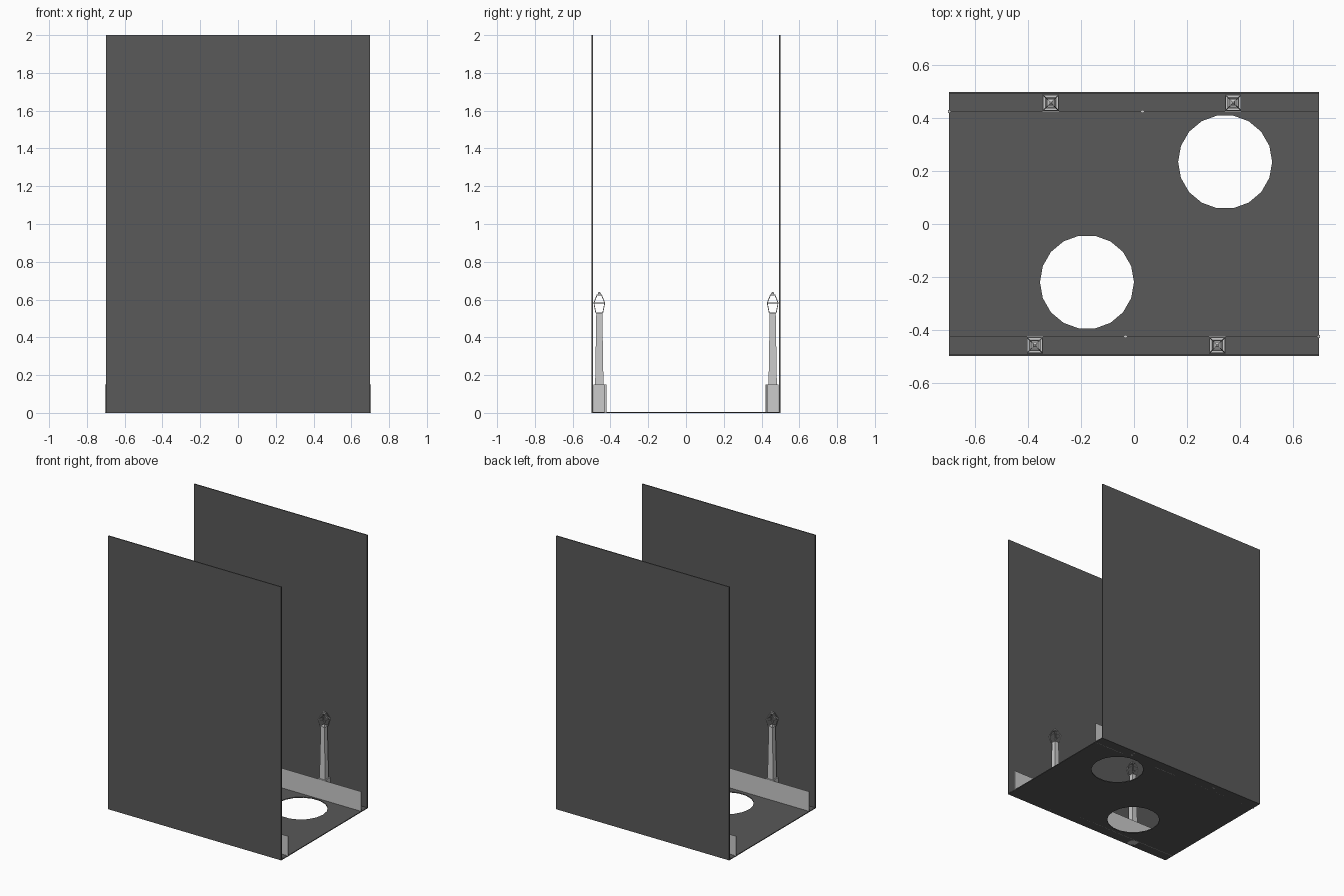
import bpy, bmesh, math
from mathutils import Matrix

if "Cube" in bpy.data.objects:
    bpy.data.objects.remove(bpy.data.objects["Cube"])

def material(name, v):
    m = bpy.data.materials.new(name)
    m.diffuse_color = (v, v, v, 1)
    m.use_nodes = True
    m.node_tree.nodes["Principled BSDF"].inputs["Base Color"].default_value = m.diffuse_color
    return m

DARK = material("dark_grey", 0.1)

def make_object(name, bm, mat=None):
    bmesh.ops.recalc_face_normals(bm, faces=bm.faces)
    me = bpy.data.meshes.new(name)
    bm.to_mesh(me)
    bm.free()
    ob = bpy.data.objects.new(name, me)
    bpy.context.collection.objects.link(ob)
    if mat:
        me.materials.append(mat)
    return ob

def box(name, lo, hi, mat=None):
    bm = bmesh.new()
    bmesh.ops.create_cube(bm, size=1)
    for v in bm.verts:
        v.co = [(a + b) / 2 + c * (b - a) for a, b, c in zip(lo, hi, v.co)]
    return make_object(name, bm, mat)

def square_lathe(name, x, y, profile):
    """Stack square rings given as (half width, height) and cap both ends."""
    bm = bmesh.new()
    rings = [[bm.verts.new((x + sx * r, y + sy * r, z))
              for sx, sy in ((-1, -1), (1, -1), (1, 1), (-1, 1))]
             for r, z in profile]
    for a, b in zip(rings, rings[1:]):
        for i in range(4):
            j = (i + 1) % 4
            bm.faces.new((a[i], a[j], b[j], b[i]))
    bm.faces.new(rings[0][::-1])
    bm.faces.new(rings[-1])
    return make_object(name, bm)

# Floor with two round openings (flat edge towards the back)
floor = box("floor", (-0.7, -0.5, 0), (0.7, 0.5, 0.006), DARK)
for i, (x, y) in enumerate(((0.345, 0.235), (-0.178, -0.22))):
    bm = bmesh.new()
    bmesh.ops.create_cone(
        bm, cap_ends=True, segments=18, radius1=0.178, radius2=0.178, depth=0.2,
        matrix=Matrix.Translation((x, y, 0)) @ Matrix.Rotation(math.pi / 2, 4, 'Z'))
    cutter = make_object(f"hole_cutter_{i}", bm)
    cutter.hide_render = True
    cutter.hide_set(True)
    mod = floor.modifiers.new("hole", 'BOOLEAN')
    mod.operation = 'DIFFERENCE'
    mod.object = cutter
    mod.solver = 'EXACT'

# Each side is the other one turned half way round
for s, side in ((1, "back"), (-1, "front")):
    # Tall wall
    y0, y1 = sorted((s * 0.493, s * 0.5))
    box(f"{side}_wall", (-0.7, y0, 0), (0.7, y1, 2), DARK)
    # Low fence sheet
    y0, y1 = sorted((s * 0.424, s * 0.427))
    box(f"{side}_fence", (-0.7, y0, 0), (0.7, y1, 0.15))
    # Thin fence posts
    for i, x in enumerate((-0.7, 0.032)):
        cx, cy = s * x, s * 0.426
        box(f"{side}_fence_post_{i}", (cx - 0.005, cy - 0.005, 0),
            (cx + 0.005, cy + 0.005, 0.15))
    # Lamp posts: base block, tapered shaft, open lantern and finial
    for i, x in enumerate((-0.315, 0.375)):
        cx, cy = s * x, s * 0.459
        tag = f"{side}_lamp_{i}"
        square_lathe(tag + "_post", cx, cy, [
            (0.03, 0), (0.03, 0.15), (0.022, 0.15), (0.016, 0.525),
            (0.019, 0.53)])
        lantern = square_lathe(tag + "_lantern_frame", cx, cy, [
            (0.019, 0.53), (0.029, 0.582), (0.012, 0.625)])
        wire = lantern.modifiers.new("frame", 'WIREFRAME')
        wire.thickness = 0.005
        square_lathe(tag + "_finial", cx, cy, [
            (0.013, 0.622), (0.013, 0.626), (0.007, 0.628),
            (0.008, 0.634), (0.003, 0.64)])
